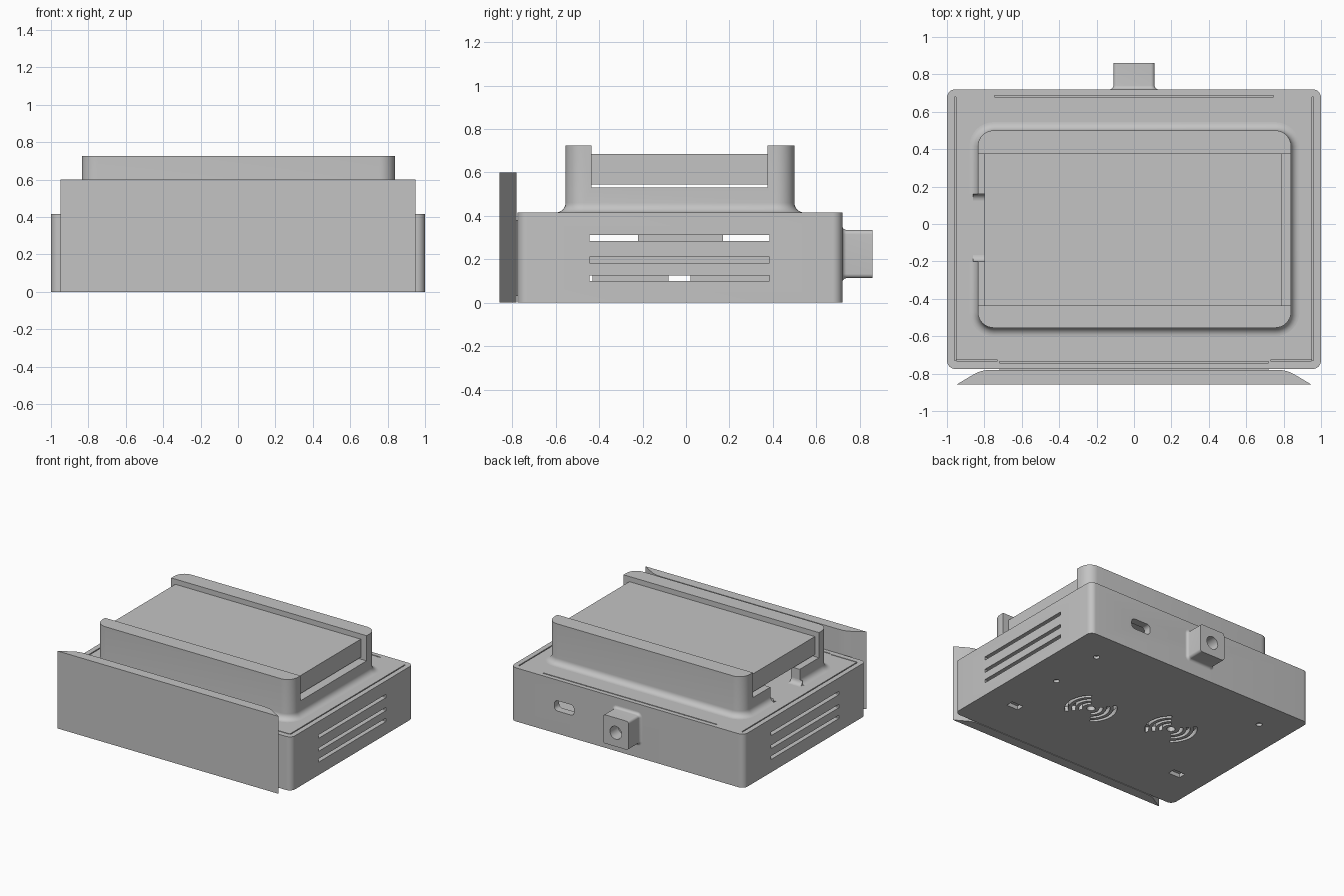
import bpy, bmesh
from math import sin, cos, pi, radians
from mathutils import Matrix

cube = bpy.data.objects.get("Cube")
if cube:
    bpy.data.objects.remove(cube, do_unlink=True)

grey = bpy.data.materials.new("plain grey")
grey.use_nodes = True
grey.diffuse_color = (0.55, 0.55, 0.55, 1)
grey.node_tree.nodes["Principled BSDF"].inputs["Base Color"].default_value = grey.diffuse_color

TO_Y = Matrix.Rotation(-pi / 2, 4, 'X')   # local z becomes +y, local y becomes -z
TO_X = Matrix.Rotation(pi / 2, 4, 'Y')    # local z becomes +x, local x becomes -z


def loft(name, rings, matrix=None):
    """Skin a stack of (outline, height) rings and cap both ends."""
    bm = bmesh.new()
    loops = [[bm.verts.new((x, y, z)) for x, y in pts] for pts, z in rings]
    for a, b in zip(loops, loops[1:]):
        for i in range(len(a)):
            j = (i + 1) % len(a)
            bm.faces.new((a[i], a[j], b[j], b[i]))
    bm.faces.new(loops[0][::-1])
    bm.faces.new(loops[-1])
    if matrix:
        bm.transform(matrix)
    bmesh.ops.recalc_face_normals(bm, faces=bm.faces)
    mesh = bpy.data.meshes.new(name)
    bm.to_mesh(mesh)
    bm.free()
    obj = bpy.data.objects.new(name, mesh)
    bpy.context.scene.collection.objects.link(obj)
    return obj


def prism(name, pts, z0, z1, matrix=None):
    return loft(name, [(pts, z0), (pts, z1)], matrix)


def box(name, x0, x1, y0, y1, z0, z1):
    return prism(name, [(x0, y0), (x1, y0), (x1, y1), (x0, y1)], z0, z1)


def rounded(x0, x1, y0, y1, r, steps=8):
    corners = [(x1 - r, y1 - r), (x0 + r, y1 - r), (x0 + r, y0 + r), (x1 - r, y0 + r)]
    return [(cx + r * cos((k + i / steps) * pi / 2), cy + r * sin((k + i / steps) * pi / 2))
            for k, (cx, cy) in enumerate(corners) for i in range(steps + 1)]


def circle(x, y, r, n=24):
    return [(x + r * cos(2 * pi * i / n), y + r * sin(2 * pi * i / n)) for i in range(n)]


def arc_band(x, y, r0, r1, mid, half, n=12):
    angles = [mid - half + 2 * half * i / n for i in range(n + 1)]
    return ([(x + r1 * cos(a), y + r1 * sin(a)) for a in angles]
            + [(x + r0 * cos(a), y + r0 * sin(a)) for a in reversed(angles)])


def flared(name, bounds, r, flare, z0, z1, matrix=None):
    """Rounded block with a concave fillet at its foot."""
    x0, x1, y0, y1 = bounds
    rings = []
    for i in range(9):
        a = i / 8 * pi / 2
        o = flare * (1 - sin(a))
        rings.append((rounded(x0 - o, x1 + o, y0 - o, y1 + o, r + o), z0 + flare * (1 - cos(a))))
    rings.append((rounded(x0, x1, y0, y1, r), z1))
    return loft(name, rings, matrix)


def cut(obj, cutters):
    for c in cutters:
        mod = obj.modifiers.new("cut", 'BOOLEAN')
        mod.operation, mod.solver, mod.object = 'DIFFERENCE', 'EXACT', c
        dg = bpy.context.evaluated_depsgraph_get()
        mesh = bpy.data.meshes.new_from_object(obj.evaluated_get(dg))
        obj.modifiers.clear()
        obj.data = mesh
        bpy.data.objects.remove(c, do_unlink=True)


# Hollow enclosure
body = prism("enclosure", rounded(-1, 1, -0.775, 0.72, 0.045), 0, 0.415)
cutters = [box("cavity", -0.94, 0.94, -0.715, 0.66, 0.04, 0.375)]

# Side vents
for z in (0.113, 0.197, 0.298):
    for x in (-1, 1):
        cutters.append(box("vent", x - 0.1, x + 0.1, -0.445, 0.385, z - 0.013, z + 0.013))

# Lid seam grooves
for x in (-0.957, 0.957):
    cutters.append(box("seam", x - 0.004, x + 0.004, -0.73, 0.68, 0.405, 0.45))
cutters += [box("seam", -0.745, 0.745, 0.678, 0.686, 0.405, 0.45),
            box("seam", -0.72, 0.72, -0.742, -0.734, 0.405, 0.45),
            box("seam", -0.95, -0.73, -0.733, -0.726, 0.405, 0.45),
            box("seam", 0.73, 0.95, -0.733, -0.726, 0.405, 0.45)]

# Port opening on the back
cutters.append(prism("port", rounded(0.455, 0.625, -0.255, -0.175, 0.03), 0.6, 0.8, TO_Y))

# Speaker grilles, screw holes and latch slots underneath
for gx, gy in ((0.305, -0.11), (-0.315, 0.03)):
    cutters.append(prism("grille", circle(gx, gy, 0.03), -0.1, 0.1))
    for r in (0.06, 0.11, 0.16):
        for mid in (0, pi):
            cutters.append(prism("grille", arc_band(gx, gy, r, r + 0.025, mid, radians(52)), -0.1, 0.1))
for x, y in ((0.74, 0.47), (0.74, 0.03), (-0.75, 0.48)):
    cutters.append(prism("screw", circle(x, y, 0.022), -0.1, 0.02))
for x in (0.74, -0.75):
    cutters.append(box("latch", x - 0.05, x + 0.05, -0.455, -0.395, -0.1, 0.03))
cut(body, cutters)

# Inner parts seen through the vents
box("upper_component", -0.5, 0.5, -0.22, 0.17, 0.25, 0.34)
box("circuit_board", -0.85, 0.85, -0.5, 0.5, 0.17, 0.22)
box("lower_component_front", -0.4, 0.4, -0.43, -0.08, 0.041, 0.15)
box("lower_component_back", -0.4, 0.4, 0.02, 0.4, 0.041, 0.15)

# Cradle: two tall rails, low end walls, one end notched
cradle = flared("cradle", (-0.835, 0.84, -0.555, 0.5), 0.085, 0.045, 0.415, 0.725)
cut(cradle, [box("channel", -1.2, 1.2, -0.435, 0.375, 0.53, 0.9),
             box("pocket", -0.76, 0.76, -0.43, 0.37, 0.35, 0.6),
             box("notch", -1.2, -0.7, -0.2, 0.16, 0.35, 0.6)])

# Notch fillets
for y, s in ((-0.2, 1), (0.16, -1)):
    curve = [(y + s * 0.035 * (1 - cos(i / 6 * pi / 2)), 0.45 - 0.035 * sin(i / 6 * pi / 2))
             for i in range(7)]
    pts = [(-z, v) for v, z in curve] + [(-0.415, y)]
    prism("notch_fillet", pts, -0.86, -0.76, TO_X)

# Device slab held between the rails
box("slab", -0.8, 0.79, -0.435, 0.375, 0.545, 0.685)

# Front panel with tapered ends, mirrored about the middle
side = [(0.948, -0.858), (0.85, -0.8), (0.825, -0.789), (0.795, -0.782), (0.76, -0.78)]
prism("front_panel", side + [(-x, y) for x, y in reversed(side)], 0, 0.6)
box("panel_mount", -0.72, 0.72, -0.785, -0.77, 0.03, 0.38)

# Rear connector with a round socket
connector = flared("rear_connector", (-0.11, 0.11, -0.335, -0.113), 0.02, 0.02, 0.72, 0.86, TO_Y)
cut(connector, [prism("socket", circle(0, -0.22, 0.05, 32), 0.76, 0.95, TO_Y)])

# Shared colour and shading
for obj in bpy.context.scene.collection.objects:
    if obj.type == 'MESH':
        obj.data.materials.clear()
        obj.data.materials.append(grey)
        obj.data.shade_smooth()
        obj.data.set_sharp_from_angle(angle=radians(30))
